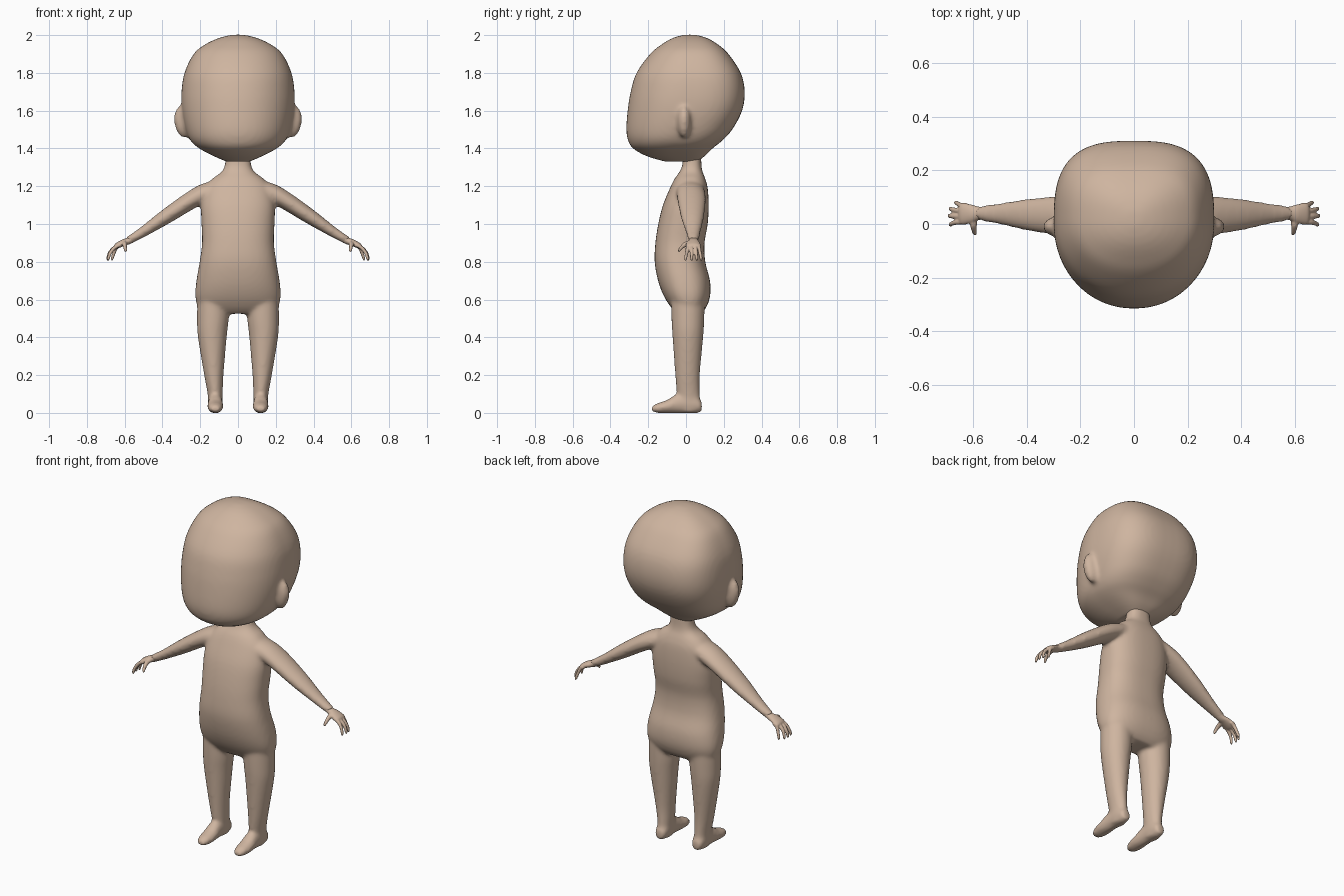
import bpy, bmesh
from math import cos, sin, pi
from mathutils import Vector, Matrix

X, Y, Z = Vector((1, 0, 0)), Vector((0, 1, 0)), Vector((0, 0, 1))

skin = bpy.data.materials.new("skin")
skin.diffuse_color = (0.62, 0.46, 0.35, 1)


def spline(rings, steps=4):
    """Catmull-Rom interpolation through a list of rings."""
    pts = [rings[0]] + list(rings) + [rings[-1]]
    out = []
    for i in range(1, len(pts) - 2):
        for s in range(steps):
            t = s / steps
            out.append([0.5 * (2 * b + (c - a) * t + (2 * a - 5 * b + 4 * c - d) * t * t
                               + (3 * b - a - 3 * c + d) * t ** 3)
                        for a, b, c, d in zip(*pts[i - 1:i + 3])])
    return out + [list(rings[-1])]


def loft(bm, rings, u, v, n_neg=2.0, n_pos=2.0, sides=40):
    """Closed skin over rings (x, y, z, half size along u, half size along v)."""
    loops = []
    for x, y, z, a, b in spline(rings):
        loop = []
        for k in range(sides):
            c, s = cos(2 * pi * k / sides), sin(2 * pi * k / sides)
            e = 2 / (n_pos if s >= 0 else n_neg)
            cu = abs(c) ** e * (1 if c >= 0 else -1)
            sv = abs(s) ** e * (1 if s >= 0 else -1)
            loop.append(bm.verts.new(Vector((x, y, z)) + u * a * cu + v * b * sv))
        loops.append(loop)
    for p, q in zip(loops, loops[1:]):
        for k in range(sides):
            j = (k + 1) % sides
            bm.faces.new((p[k], p[j], q[j], q[k]))
    bm.faces.new(loops[0])
    bm.faces.new(loops[-1])


def upright(table):
    """Turn (z, half width, front y, back y) rows into rings."""
    return [(0, (f + b) / 2, z, w, (b - f) / 2) for z, w, f, b in table]


def finish(bm, name, voxel, smooth, mirror=False):
    """Fuse the overlapping lofts into one soft skin."""
    bmesh.ops.recalc_face_normals(bm, faces=bm.faces)
    me = bpy.data.meshes.new(name)
    bm.to_mesh(me)
    bm.free()
    me.materials.append(skin)
    ob = bpy.data.objects.new(name, me)
    bpy.context.collection.objects.link(ob)
    r = ob.modifiers.new("fuse", 'REMESH')
    r.mode, r.voxel_size, r.use_smooth_shade = 'VOXEL', voxel, True
    s = ob.modifiers.new("soften", 'SMOOTH')
    s.factor, s.iterations = 0.5, smooth
    if mirror:
        ob.modifiers.new("mirror", 'MIRROR').use_mirror_merge = False
    return ob


# Head with ears
bm = bmesh.new()
loft(bm, upright([
    (2.002, .03, -.01, .05), (1.985, .10, -.07, .11), (1.95, .175, -.13, .17),
    (1.90, .235, -.19, .225), (1.80, .283, -.262, .29), (1.70, .299, -.293, .311),
    (1.60, .297, -.309, .297), (1.50, .277, -.316, .245), (1.44, .25, -.306, .19),
    (1.40, .205, -.28, .14), (1.36, .13, -.21, .10), (1.33, .06, -.11, .06)]),
    X, Y, 2.1, 2.9, 64)
for side in (1, -1):
    bmesh.ops.create_uvsphere(
        bm, u_segments=24, v_segments=16, radius=1,
        matrix=Matrix.Translation((side * .293, -.01, 1.54))
        @ Matrix.Rotation(side * .15, 4, 'Y') @ Matrix.Diagonal((.045, .036, .085, 1)))
finish(bm, "head", .012, 6)

# Body: neck and torso, then arms, legs and feet on both sides
bm = bmesh.new()
loft(bm, upright([
    (1.37, .065, -.015, .08), (1.31, .07, -.02, .082), (1.275, .088, -.035, .088),
    (1.24, .135, -.06, .102), (1.19, .175, -.085, .115), (1.10, .195, -.122, .12),
    (1.00, .193, -.147, .115), (.90, .190, -.162, .098), (.80, .203, -.166, .102),
    (.70, .220, -.148, .127), (.62, .226, -.118, .128), (.56, .212, -.08, .108),
    (.525, .18, -.045, .08)]), X, Y, 2.3, 2.5, 48)
for side in (1, -1):
    # arm
    loft(bm, [(side * x, y, z, a, b) for x, y, z, a, b in (
        (.08, .02, 1.195, .075, .05), (.17, .025, 1.165, .076, .053),
        (.25, .03, 1.125, .075, .047), (.38, .034, 1.04, .062, .040),
        (.50, .038, .96, .040, .028), (.58, .04, .912, .027, .022))],
        Y, Vector((side * .55, 0, .83)))
    # leg
    loft(bm, [(side * x, y, z, a, b) for x, y, z, a, b in (
        (.13, .01, .64, .085, .09), (.133, .01, .50, .084, .087),
        (.136, .01, .40, .076, .081), (.128, .008, .20, .051, .065),
        (.121, .012, .10, .040, .061), (.12, .018, .03, .036, .06),
        (.12, .018, .002, .03, .05))], X, Y)
    # foot
    loft(bm, [(side * .12, y, z, a, b) for y, z, a, b in (
        (.084, .032, .024, .026), (.05, .046, .037, .048), (-.04, .05, .039, .052),
        (-.10, .034, .042, .035), (-.15, .026, .037, .026), (-.18, .022, .022, .016))],
        X, Z)
finish(bm, "body", .01, 8)

# Hands: palm, four curled fingers and a thumb
bm = bmesh.new()
loft(bm, [(.50, .038, .96, .036, .024), (.57, .04, .915, .024, .019),
          (.605, .038, .902, .034, .018), (.64, .038, .885, .040, .015),
          (.652, .038, .877, .036, .010)], Y, Vector((.5, 0, .86)))
for base, tip, reach in ((.008, -.002, .0), (.029, .03, .004), (.050, .057, .0), (.069, .08, -.02)):
    loft(bm, [(.625, base, .888, .010, .010), (.655 + reach / 2, base, .873, .010, .010),
              (.677 + reach, (base + tip) / 2, .845, .009, .009),
              (.686 + reach, tip, .818, .008, .008), (.688 + reach, tip, .806, .004, .004)],
         Y, Vector((.8, 0, .6)), sides=16)
loft(bm, [(.60, .025, .90, .014, .013), (.60, -.002, .893, .013, .013),
          (.598, -.022, .878, .010, .010), (.595, -.036, .861, .008, .008),
          (.594, -.04, .853, .004, .004)], X, Vector((0, -.5, .86)), sides=16)
finish(bm, "hands", .004, 3, mirror=True)
